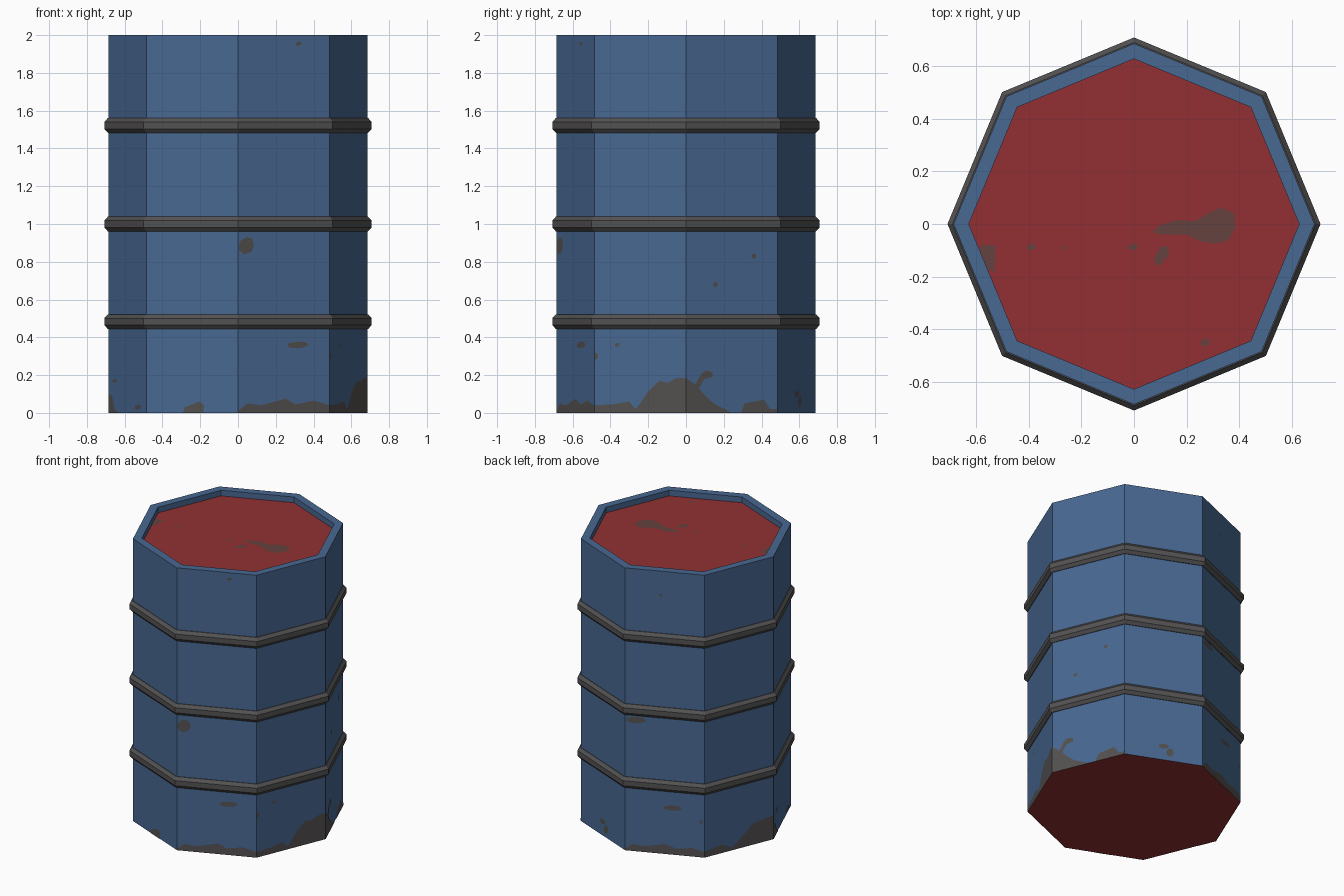
import bpy, bmesh, math
from mathutils import Vector

if "Cube" in bpy.data.objects:
    bpy.data.objects.remove(bpy.data.objects["Cube"])

R, R_IN, LID_Z, SIDES = 0.685, 0.627, 1.96, 8
STEP = 2 * math.pi / SIDES
EDGE = 2 * R * math.sin(STEP / 2)


def material(name, rgb):
    lin = [((c / 255 + 0.055) / 1.055) ** 2.4 for c in rgb]
    m = bpy.data.materials.new(name)
    m.diffuse_color = (*lin, 1)
    m.use_nodes = True
    m.node_tree.nodes["Principled BSDF"].inputs["Base Color"].default_value = m.diffuse_color
    return m


blue = material("blue_paint", (72, 104, 146))
red = material("red_paint", (146, 48, 50))
grey = material("dark_steel", (84, 82, 82))
worn = material("worn_metal", (84, 81, 80))
lid_worn = material("worn_lid", (100, 66, 63))


def finish(name, bm, mats):
    me = bpy.data.meshes.new(name)
    bm.to_mesh(me)
    bm.free()
    for m in mats:
        me.materials.append(m)
    ob = bpy.data.objects.new(name, me)
    bpy.context.collection.objects.link(ob)
    return ob


def lathe(bm, profile, closed=False):
    """Octagonal rings joined along a (radius, z) profile."""
    rings = [[bm.verts.new((r * math.cos(i * STEP), r * math.sin(i * STEP), z))
              for i in range(SIDES)] for r, z in profile]
    pairs = list(zip(rings, rings[1:]))
    if closed:
        pairs.append((rings[-1], rings[0]))
    for a, b in pairs:
        for i in range(SIDES):
            j = (i + 1) % SIDES
            bm.faces.new((a[i], a[j], b[j], b[i]))
    return rings


# Drum body with raised rim, red base and sunken red lid
bm = bmesh.new()
rings = lathe(bm, [(R, 0), (R, 2), (R_IN, 2), (R_IN, LID_Z)])
bm.faces.new(rings[0][::-1]).material_index = 1
bm.faces.new(rings[-1]).material_index = 1
finish("drum_body", bm, [blue, red])

# Three chamfered hoops
for n, z in enumerate((0.483, 1.0, 1.522)):
    bm = bmesh.new()
    lathe(bm, [(0.675, z - 0.039), (0.689, z - 0.039), (0.708, z - 0.018),
               (0.708, z + 0.018), (0.689, z + 0.039), (0.675, z + 0.039)], True)
    finish(f"hoop_{n + 1}", bm, [grey])


# Worn paint: thin flat plates lying on the walls and lid
def on_wall(side, t, z):
    a, b = side * STEP, (side + 1) * STEP
    p = Vector((math.cos(a), math.sin(a), 0)).lerp(
        Vector((math.cos(b), math.sin(b), 0)), t) * R
    mid = (a + b) / 2
    return p + Vector((math.cos(mid), math.sin(mid), 0)) * 0.002 + Vector((0, 0, z))


def on_lid(x, y):
    return Vector((x, y, LID_Z + 0.002))


def blob(u, v, ru, rv):
    out = []
    for i in range(9):
        a = i * 2 * math.pi / 9
        k = 1 + 0.15 * math.sin(2 * a + 1)
        out.append((u + ru * k * math.cos(a), v + rv * k * math.sin(a)))
    return out


def plates(name, polys, mat):
    bm = bmesh.new()
    for pts in polys:
        bm.faces.new([bm.verts.new(p) for p in pts])
    finish(name, bm, [mat])


# Worn edges along the foot: upper outlines (t, z) for each wall
foot = [
    (0, [(0, .185), (.1, .15), (.17, .21), (.22, .225), (.29, .215), (.29, .19),
         (.2, .18), (.14, .13), (.19, .1), (.3, .05), (.5, 0)]),
    (0, [(.6, .0), (.64, .05), (.85, .07), (.92, .02), (1, .02), (1, 0)]),
    (2, [(0, .01), (.1, .05), (.25, .04), (.5, .07), (.65, .045), (.85, .06), (1, .04)]),
    (3, [(0, .04), (.25, .06), (.4, .02), (.55, .08), (.7, .15), (1, .17)]),
    (4, [(0, .1), (.1, .09), (.17, .02), (.25, 0)]),
    (5, [(.4, 0), (.42, .03), (.5, .045), (.58, .06), (.63, .04), (.62, 0)]),
    (6, [(0, .01), (.1, .05), (.25, .04), (.4, .06), (.52, .075), (.63, .045),
         (.83, .065), (1, .04)]),
    (7, [(0, .04), (.2, .045), (.38, .06), (.45, .02), (.5, .05), (.58, .11),
         (.71, .17), (.8, .16), (.9, .185), (1, .185)]),
]
polys = []
for side, top in foot:
    pts = [(top[0][0], 0)] * (top[0][1] > 0) + top + [(top[-1][0], 0)] * (top[-1][1] > 0)
    polys.append([on_wall(side, t, z) for t, z in reversed(pts)])
plates("worn_foot", polys, worn)

# Chips on the walls: side, t, z, half width, half height
chips = [(6, .09, .885, .04, .05), (6, .65, .36, .055, .02), (6, .66, 1.955, .015, .012),
         (7, .02, .3, .01, .02), (7, .25, .36, .012, .012),
         (0, .74, .83, .012, .015), (0, .32, .68, .012, .015),
         (1, .58, .06, .022, .035), (1, .5, .1, .03, .02),
         (2, .14, .93, .06, .025), (2, .6, .33, .055, .02), (2, .96, .25, .01, .015),
         (2, .45, 1.83, .01, .01), (3, .25, .5, .01, .012),
         (4, .17, .17, .03, .01), (4, .78, .03, .04, .015)]
plates("worn_chips", [[on_wall(s, t, z) for t, z in blob(t0, z0, w / EDGE, h)]
                      for s, t0, z0, w, h in chips], worn)

# Worn marks on the lid
marks = [
    [(.07, -.03), (.1, -.04), (.2, -.04), (.25, -.065), (.31, -.075), (.36, -.06),
     (.385, -.01), (.38, .04), (.33, .062), (.28, .04), (.23, .01), (.16, .015), (.1, -.005)],
    [(.08, -.155), (.1, -.155), (.13, -.12), (.132, -.085), (.1, -.085), (.075, -.13)],
    [(-.57, -.16), (-.53, -.185), (-.525, -.08), (-.58, -.08), (-.59, -.11)],
    blob(-.39, -.087, .015, .013), blob(-.005, -.087, .016, .013),
    blob(-.27, -.09, .008, .007), blob(.27, -.45, .016, .016),
]
plates("worn_lid_marks", [[on_lid(x, y) for x, y in m] for m in marks], lid_worn)
